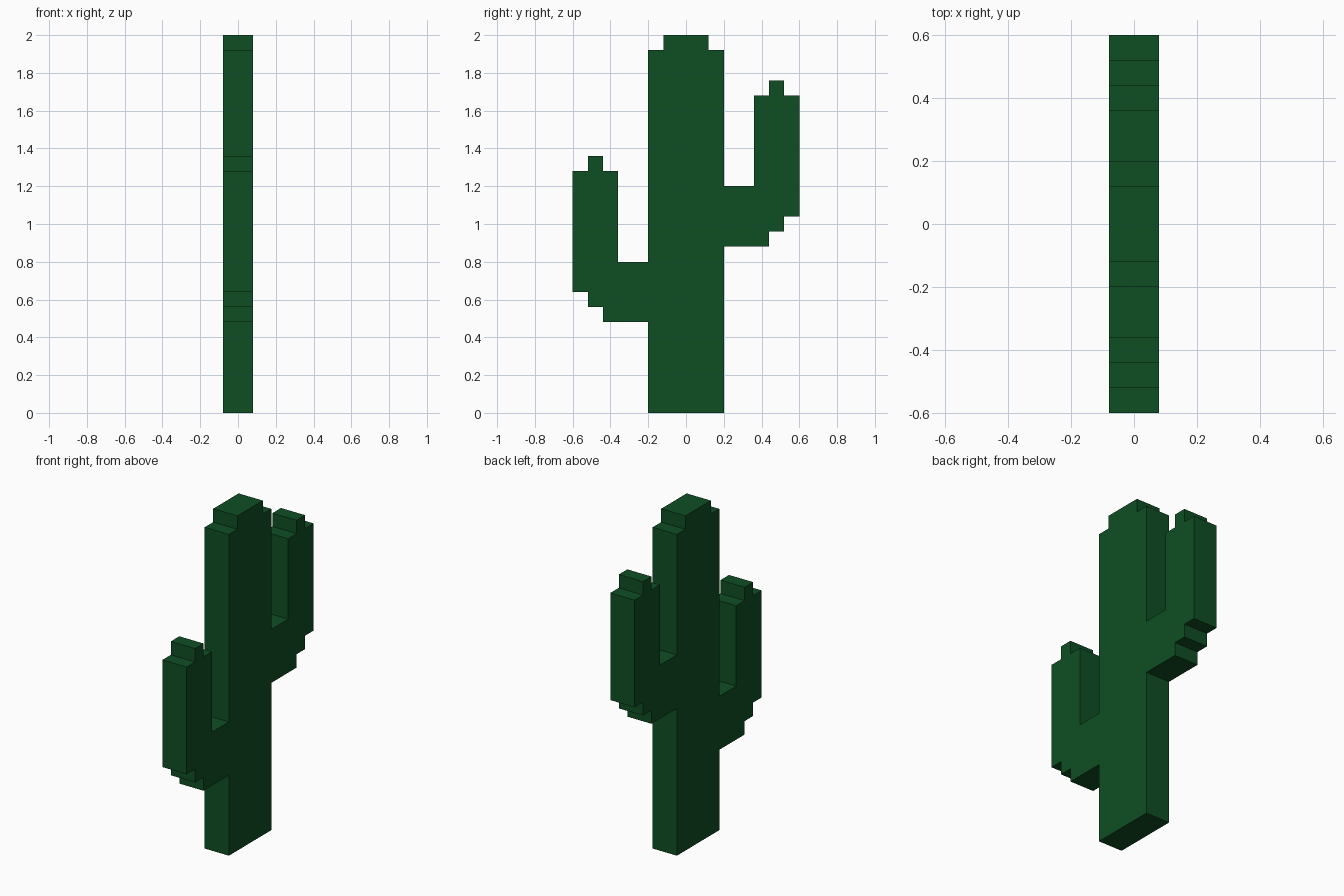
import bpy
import bmesh

cube = bpy.data.objects.get("Cube")
if cube:
    bpy.data.objects.remove(cube, do_unlink=True)

UNIT = 0.08          # size of one block step
HALF_DEPTH = 0.08    # half thickness of the slab

# Cactus green
green = bpy.data.materials.new("cactus_green")
color = (0.0048, 0.0762, 0.0168, 1.0)
green.diffuse_color = color
green.use_nodes = True
bsdf = next(n for n in green.node_tree.nodes if n.type == 'BSDF_PRINCIPLED')
bsdf.inputs["Base Color"].default_value = color
bsdf.inputs["Roughness"].default_value = 0.9

# Stepped arm outline in block steps, from under the elbow round to its top
ARM = [(2.5, 0), (5.5, 0), (5.5, 1), (6.5, 1), (6.5, 2), (7.5, 2),
       (7.5, 10), (6.5, 10), (6.5, 11), (5.5, 11), (5.5, 10),
       (4.5, 10), (4.5, 4), (2.5, 4)]


def arm(side, height):
    """Arm outline on one side of the trunk, raised to a height."""
    return [(side * y, z + height) for y, z in ARM]


# Whole silhouette: trunk base, high rear arm, stepped crown, low front arm
crown = [(2.5, 24), (1.5, 24), (1.5, 25), (-1.5, 25), (-1.5, 24), (-2.5, 24)]
outline = ([(2.5, 0)] + arm(1, 11) + crown
           + arm(-1, 6)[::-1] + [(-2.5, 0)])

# Extrude the silhouette across the thickness
bm = bmesh.new()
side = bm.faces.new([bm.verts.new((-HALF_DEPTH, y * UNIT, z * UNIT))
                     for y, z in outline])
extruded = bmesh.ops.extrude_face_region(bm, geom=[side], use_keep_orig=True)
moved = [v for v in extruded["geom"] if isinstance(v, bmesh.types.BMVert)]
bmesh.ops.translate(bm, verts=moved, vec=(2 * HALF_DEPTH, 0, 0))
bmesh.ops.recalc_face_normals(bm, faces=bm.faces[:])

mesh = bpy.data.meshes.new("cactus_body")
bm.to_mesh(mesh)
bm.free()
mesh.materials.append(green)
body = bpy.data.objects.new("cactus_body", mesh)
bpy.context.collection.objects.link(body)
